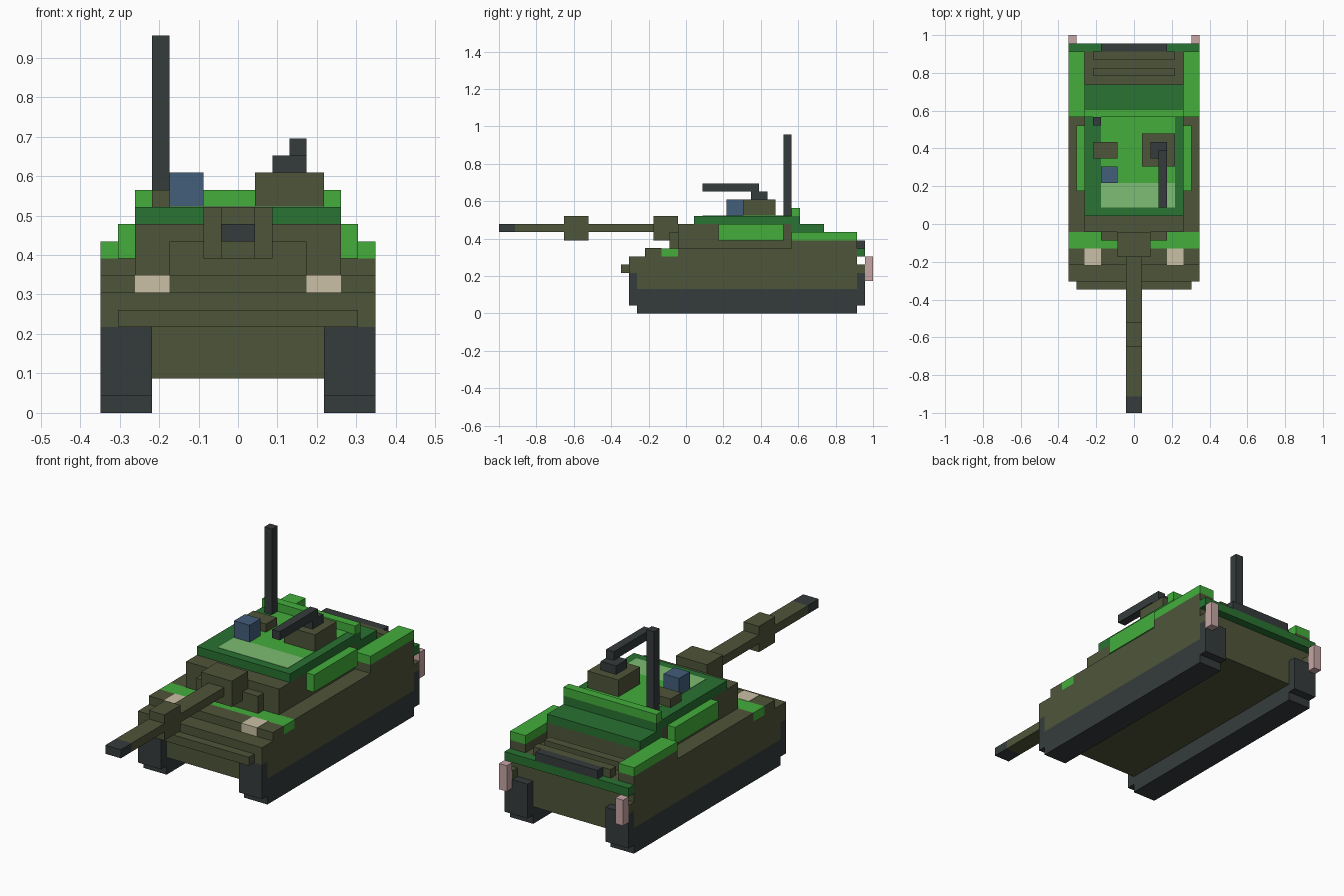
import bpy, bmesh
from mathutils import Vector

if "Cube" in bpy.data.objects:
    bpy.data.objects.remove(bpy.data.objects["Cube"])

U = 2 / 46  # one block of the grid


def material(name, rgb):
    lin = [((c / 255 + 0.055) / 1.055) ** 2.4 for c in rgb]
    m = bpy.data.materials.new(name)
    m.diffuse_color = (*lin, 1)
    m.use_nodes = True
    m.node_tree.nodes["Principled BSDF"].inputs["Base Color"].default_value = m.diffuse_color
    return m


OLIVE = material("olive", (79, 85, 58))
DARK = material("charcoal", (53, 59, 60))
BRIGHT = material("bright_green", (67, 174, 59))
FOREST = material("forest_green", (41, 115, 50))
LIGHT = material("light_green", (125, 190, 115))
BLUE = material("blue_glass", (67, 94, 122))
BEIGE = material("lamp_beige", (202, 192, 165))
PINK = material("tail_pink", (200, 166, 166))


def part(name, mat, *boxes, mirror=False):
    """Boxes are (x0, x1, y0, y1, z0, z1) in blocks; mirror repeats them across x."""
    bm = bmesh.new()
    boxes = list(boxes)
    if mirror:
        boxes += [(-b[1], -b[0], *b[2:]) for b in boxes]
    for x0, x1, y0, y1, z0, z1 in boxes:
        geo = bmesh.ops.create_cube(bm, size=1)
        size = Vector((x1 - x0, y1 - y0, z1 - z0))
        mid = Vector((x0 + x1, y0 + y1, z0 + z1)) / 2
        for v in geo["verts"]:
            v.co = (v.co * size + mid) * U
    me = bpy.data.meshes.new(name)
    bm.to_mesh(me)
    bm.free()
    me.materials.append(mat)
    ob = bpy.data.objects.new(name, me)
    bpy.context.collection.objects.link(ob)
    return ob


# Running gear
part("tracks", DARK,
     (5, 8, -6, 21, 0, 1), (5, 8, -7, 22, 1, 3),
     (5, 8, -7, -6, 3, 5), (5, 8, 21, 22, 3, 5), mirror=True)
part("side_skirts", OLIVE, (5, 8, -6, 21, 3, 5), mirror=True)

# Hull in stepped layers
part("hull", OLIVE,
     (-5, 5, -6, 21, 2, 5), (-8, 8, -7, 21, 5, 7),
     (-8, 8, -5, -3, 7, 8), (-8, 8, -1, 21, 7, 8))
part("front_bumper", OLIVE, (-7, 7, -8, -6.9, 5, 6))
part("front_paint_band", BRIGHT, (-8, 8, -3, -1, 7, 8))
part("headlights", BEIGE, (4, 6, -5.04, -3, 7, 8.04), mirror=True)

# Rear deck
part("rear_fenders", OLIVE, (6, 8, 13, 21, 8, 9), (7, 8, 21, 22, 5, 6), mirror=True)
part("rear_bins", BRIGHT, (6, 8, 13, 21, 9, 10), mirror=True)
part("deck_ribs", OLIVE, (-5, 5, 18, 19, 8, 9), (-5, 5, 20, 21, 8, 9))
part("rear_ledge", FOREST, (-8, 8, 21, 22, 7, 8))
part("exhaust_bar", DARK, (-4, 4, 21, 22, 8, 9))
part("tail_lights", PINK, (7, 8, 22, 23, 4, 7), mirror=True)

# Turret
part("turret_body", OLIVE, (-6, 6, -1, 13, 8, 11), (-6, 6, 13, 17, 8, 10),
     (-4, 4, -2, -1, 8, 10))
part("turret_roof", FOREST, (-6, 6, 1, 13, 11, 12))
part("turret_rear", FOREST, (-6, 6, 13, 17, 10, 11), (-6, 6, 13, 14, 11, 12))
part("rear_rail", BRIGHT, (-6, 6, 13, 14, 12, 13))
part("side_bins", BRIGHT, (6, 7, 4, 12, 9, 11), mirror=True)
part("roof_patch", BRIGHT, (-4, 5, 5, 13, 12, 12.04))
part("roof_highlight", LIGHT, (-4, 5, 2, 5, 12, 12.04))

# Main gun
part("mantlet", OLIVE, (-2, 2, -4, -1, 9, 12))
part("barrel", OLIVE, (-1, 1, -21, -15, 10, 11), (-1, 1, -15, -12, 9, 12),
     (-1, 1, -12, -4, 10, 11))
part("muzzle", DARK, (-1, 1, -23, -21, 10, 11))

# Roof fittings
part("cupola", OLIVE, (1, 5, 7, 11, 12, 14))
part("roof_gun", DARK, (2, 4, 8, 10, 14, 15), (3, 4, 2, 9, 15, 16))
part("hatch", OLIVE, (-5, -2, 8, 10, 12, 13))
part("sight", BLUE, (-4, -2, 5, 7, 12, 14))
part("antenna", DARK, (-5, -4, 12, 13, 12, 22))
